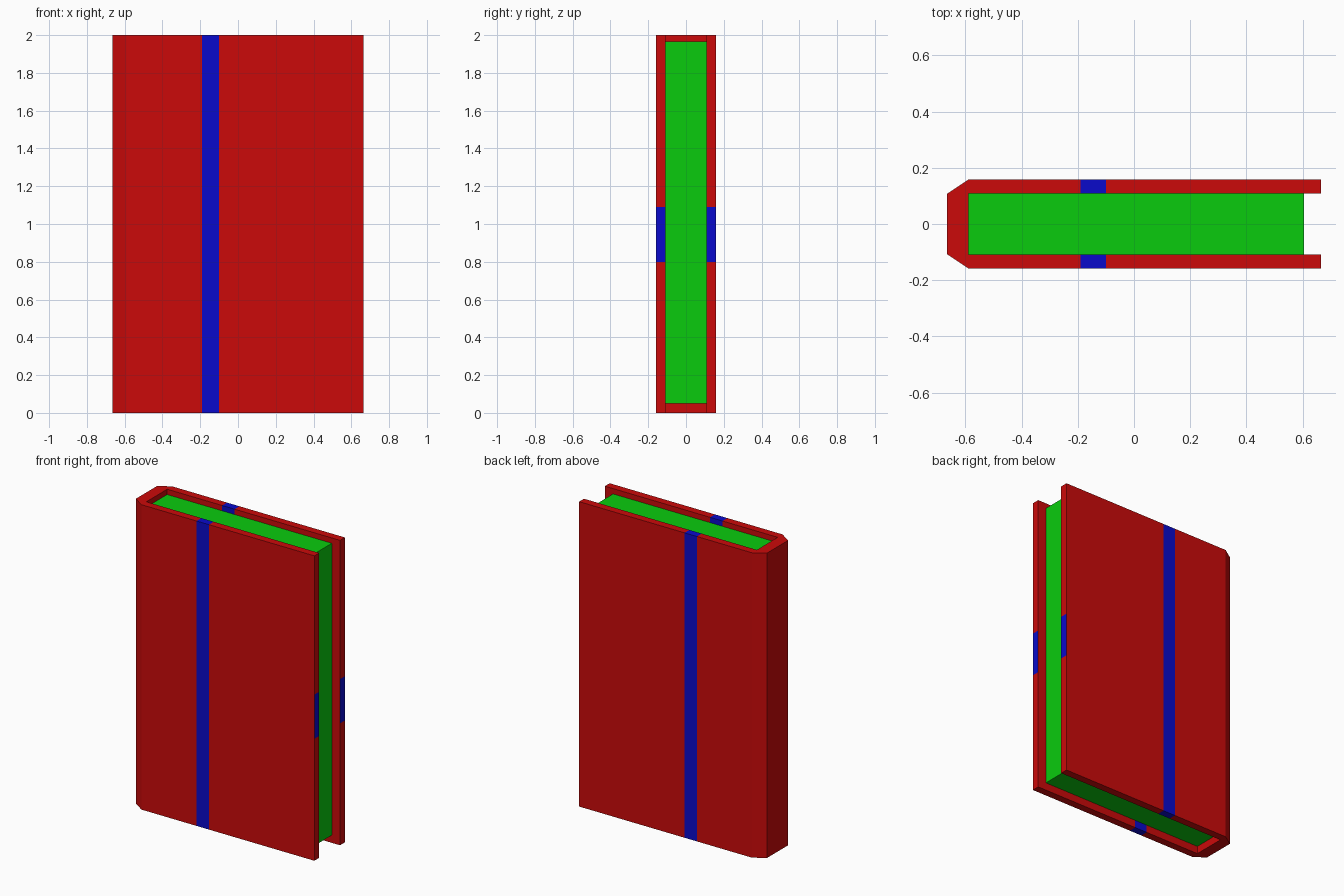
import bpy
import bmesh
from mathutils import Vector

if "Cube" in bpy.data.objects:
    bpy.data.objects.remove(bpy.data.objects["Cube"])

H = 2.0                          # cover height
X, XS = 0.665, -0.59             # half width, inner side of spine
YO, YI = 0.158, 0.108            # outer and inner cover faces
BAND_X = (-0.19, -0.10)          # vertical band on both covers
TAB_Z = (0.80, 1.09)             # coloured patch on the opening edges


def material(name, rgb):
    m = bpy.data.materials.new(name)
    m.diffuse_color = (*rgb, 1)
    m.use_nodes = True
    m.node_tree.nodes["Principled BSDF"].inputs["Base Color"].default_value = m.diffuse_color
    return m


red = material("red_cover", (0.60, 0.003, 0.003))
blue = material("blue_band", (0.003, 0.003, 0.60))
green = material("green_pages", (0.003, 0.60, 0.004))


def finish(bm, name, mats):
    mesh = bpy.data.meshes.new(name)
    bm.to_mesh(mesh)
    bm.free()
    for m in mats:
        mesh.materials.append(m)
    ob = bpy.data.objects.new(name, mesh)
    bpy.context.collection.objects.link(ob)
    return ob


# Cover: U-shaped section with a chamfered spine, extruded upward
bm = bmesh.new()
section = [
    [(XS, -YO), (X, -YO), (X, -YI), (XS, -YI)],
    [(-X, -YI), (XS, -YO), (XS, -YI)],
    [(-X, -YI), (XS, -YI), (XS, YI), (-X, YI)],
    [(-X, YI), (XS, YI), (XS, YO)],
    [(XS, YI), (X, YI), (X, YO), (XS, YO)],
]
for poly in section:
    bm.faces.new([bm.verts.new((x, y, 0)) for x, y in poly])
bmesh.ops.remove_doubles(bm, verts=bm.verts[:], dist=1e-5)
ext = bmesh.ops.extrude_face_region(bm, geom=bm.faces[:], use_keep_orig=True)
top = [v for v in ext["geom"] if isinstance(v, bmesh.types.BMVert)]
bmesh.ops.translate(bm, verts=top, vec=(0, 0, H))

# Cut the band and edge patch outlines into the cover
cuts = [((x, 0, 0), (1, 0, 0)) for x in BAND_X] + [((0, 0, z), (0, 0, 1)) for z in TAB_Z]
for co, no in cuts:
    bmesh.ops.bisect_plane(bm, geom=bm.verts[:] + bm.edges[:] + bm.faces[:],
                           plane_co=Vector(co), plane_no=Vector(no))
bmesh.ops.recalc_face_normals(bm, faces=bm.faces[:])
for f in bm.faces:
    c = f.calc_center_median()
    band = BAND_X[0] < c.x < BAND_X[1] and abs(c.y) > YI - 1e-4
    patch = c.x > X - 1e-4 and TAB_Z[0] < c.z < TAB_Z[1]
    f.material_index = int(band or patch)
finish(bm, "cover", [red, blue])

# Page block, recessed at top, bottom and opening edge
lo, hi = Vector((XS, -YI, 0.05)), Vector((0.605, YI, 1.965))
bm = bmesh.new()
bmesh.ops.create_cube(bm, size=1)
bmesh.ops.scale(bm, verts=bm.verts[:], vec=hi - lo)
bmesh.ops.translate(bm, verts=bm.verts[:], vec=(lo + hi) / 2)
finish(bm, "pages", [green])
